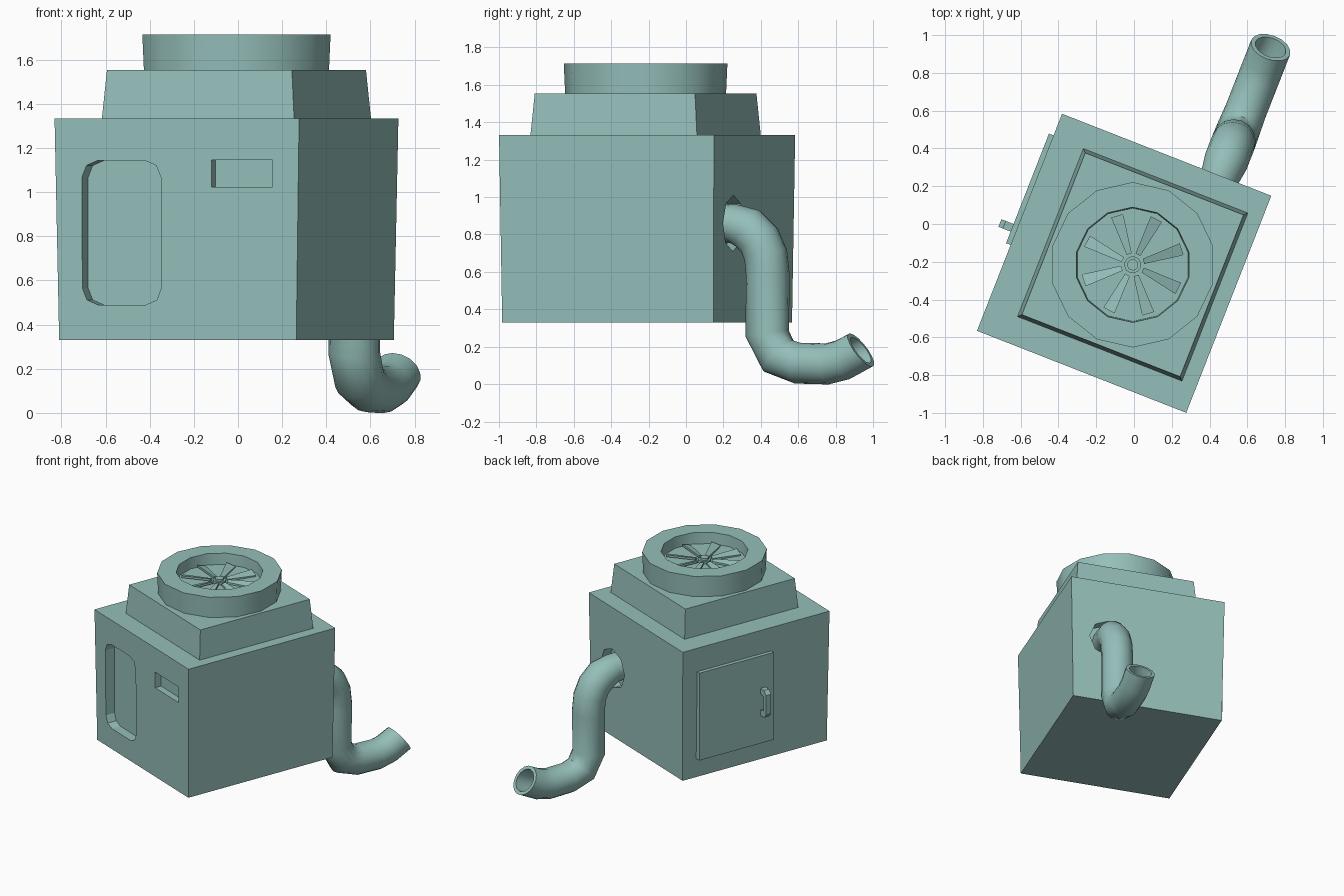
import bpy, bmesh, math
from mathutils import Vector, Matrix

if "Cube" in bpy.data.objects:
    bpy.data.objects.remove(bpy.data.objects["Cube"])

# Whole unit is turned about z; parts are built in its local frame
M = Matrix.Translation((-0.007, -0.216, 0)) @ Matrix.Rotation(math.radians(-21.4), 4, 'Z')

paint = bpy.data.materials.new("teal_paint")
paint.diffuse_color = (0.30, 0.52, 0.49, 1)
paint.use_nodes = True
paint.node_tree.nodes["Principled BSDF"].inputs["Base Color"].default_value = paint.diffuse_color


def loft(name, rings, start=True, end=True, smooth=False):
    """Skin a list of equal-length point rings, with optional end caps."""
    bm = bmesh.new()
    vs = [[bm.verts.new(M @ Vector(p)) for p in r] for r in rings]
    n = len(vs[0])
    for a, b in zip(vs, vs[1:]):
        for i in range(n):
            j = (i + 1) % n
            bm.faces.new((a[i], a[j], b[j], b[i]))
    if start:
        bm.faces.new(vs[0][::-1])
    if end:
        bm.faces.new(vs[-1])
    bmesh.ops.recalc_face_normals(bm, faces=bm.faces)
    me = bpy.data.meshes.new(name)
    bm.to_mesh(me)
    bm.free()
    me.materials.append(paint)
    ob = bpy.data.objects.new(name, me)
    bpy.context.collection.objects.link(ob)
    if smooth:
        bpy.ops.object.select_all(action='DESELECT')
        ob.select_set(True)
        bpy.context.view_layer.objects.active = ob
        bpy.ops.object.shade_smooth_by_angle(angle=math.radians(42))
    return ob


def rect(cx, cy, hx, hy, z):
    return [(cx - hx, cy - hy, z), (cx + hx, cy - hy, z),
            (cx + hx, cy + hy, z), (cx - hx, cy + hy, z)]


def circle(r, z, n, start=0.0):
    return [(r * math.cos(start + math.tau * i / n),
             r * math.sin(start + math.tau * i / n), z) for i in range(n)]


def block(name, x0, x1, y0, y1, z0, z1):
    c = ((x0 + x1) / 2, (y0 + y1) / 2, (x1 - x0) / 2, (y1 - y0) / 2)
    return loft(name, [rect(*c, z0), rect(*c, z1)])


def cut(target, cutter):
    mod = target.modifiers.new(cutter.name, 'BOOLEAN')
    mod.operation = 'DIFFERENCE'
    mod.solver = 'EXACT'
    mod.object = cutter
    cutter.hide_render = True
    cutter.hide_set(True)


# Main housing, slightly narrower at the bottom
housing = loft("housing", [rect(-0.045, -0.009, 0.577, 0.606, 0.33),
                           rect(-0.045, -0.009, 0.595, 0.617, 1.333)])

# Rounded window recess and vent slot in the front
x0, x1, z0, z1 = -0.508, -0.124, 0.49, 1.143
r = 0.075
prof = []
for ox, oz, a0 in ((x1 - r, z1 - r, 0), (x0 + r, z1 - r, 90),
                   (x0 + r, z0 + r, 180), (x1 - r, z0 + r, 270)):
    for k in range(3):
        a = math.radians(a0 + 45 * k)
        prof.append((ox + r * math.cos(a), oz + r * math.sin(a)))
cut(housing, loft("window_cutter", [[(x, -0.8, z) for x, z in prof],
                                    [(x, -0.545, z) for x, z in prof]]))
cut(housing, block("slot_cutter", 0.122, 0.420, -0.8, -0.572, 1.023, 1.145))

# Octagonal pipe socket in the back
PX = 0.26
octa = [(PX - 0.005 + x, 0.86 + y) for x, y, _ in circle(0.15, 0, 8)]
cut(housing, loft("socket_cutter", [[(x, 0.53, z) for x, z in octa],
                                    [(x, 0.8, z) for x, z in octa]]))

# Upper tier
loft("upper_tier", [rect(0, 0, 0.468, 0.478, 1.33), rect(0, 0, 0.45, 0.46, 1.555)])

# Fan ring with recessed floor
ph = math.radians(111.4)
loft("fan_ring", [circle(r, z, 14, ph) for r, z in
                  ((0.43, 1.55), (0.4375, 1.715), (0.305, 1.715), (0.30, 1.63))],
     smooth=True)

# Fan hub and blades
loft("fan_hub", [circle(r, z, 12) for r, z in
                 ((0.045, 1.62), (0.045, 1.65), (0.03, 1.65), (0.03, 1.665))])
for i in range(8):
    rot = Matrix.Rotation(math.radians(39 + 45 * i), 3, 'Z')
    plan = [(0.06, -0.014, 1.638), (0.272, -0.033, 1.63),
            (0.272, 0.033, 1.65), (0.06, 0.014, 1.645)]
    loft(f"fan_blade_{i + 1}", [[rot @ Vector((x, y, z + d)) for x, y, z in plan]
                                for d in (-0.008, 0.008)])

# Access door and its handle on the left side
block("door", -0.666, -0.60, -0.138, 0.485, 0.475, 1.15)
hp = [(-0.66, 0.69), (-0.71, 0.69), (-0.735, 0.72), (-0.735, 0.87), (-0.71, 0.90),
      (-0.66, 0.90), (-0.66, 0.86), (-0.70, 0.85), (-0.70, 0.74), (-0.66, 0.73)]
loft("door_handle", [[(x, y, z) for x, z in hp] for y in (-0.072, -0.029)])

# Bent exhaust pipe: path in the local y-z plane with a hollow end
path = [Vector(p) for p in (
    (0.50, 0.865), (0.61, 0.857), (0.69, 0.83), (0.755, 0.77), (0.792, 0.69),
    (0.804, 0.58), (0.80, 0.27), (0.865, 0.15), (0.975, 0.112), (1.145, 0.108),
    (1.235, 0.13), (1.338, 0.182))]


def section(i, r):
    a, b = path[max(i - 1, 0)], path[min(i + 1, len(path) - 1)]
    t = (b - a).normalized()
    if i == len(path) - 1:
        t = Vector((0.165, 0.118)).normalized()
    nrm = Vector((-t.y, t.x))
    pts = []
    for x, h, _ in circle(r, 0, 16):
        q = path[i] + nrm * h
        pts.append((PX + x, q.x, q.y))
    return pts


radii = [0.1, 0.105] + [0.117] * 5 + [0.115, 0.11, 0.11, 0.11, 0.11]
rings = [section(i, r) for i, r in enumerate(radii)]
rings += [section(i, 0.085) for i in (11, 10, 9)]
loft("exhaust_pipe", rings, smooth=True)
